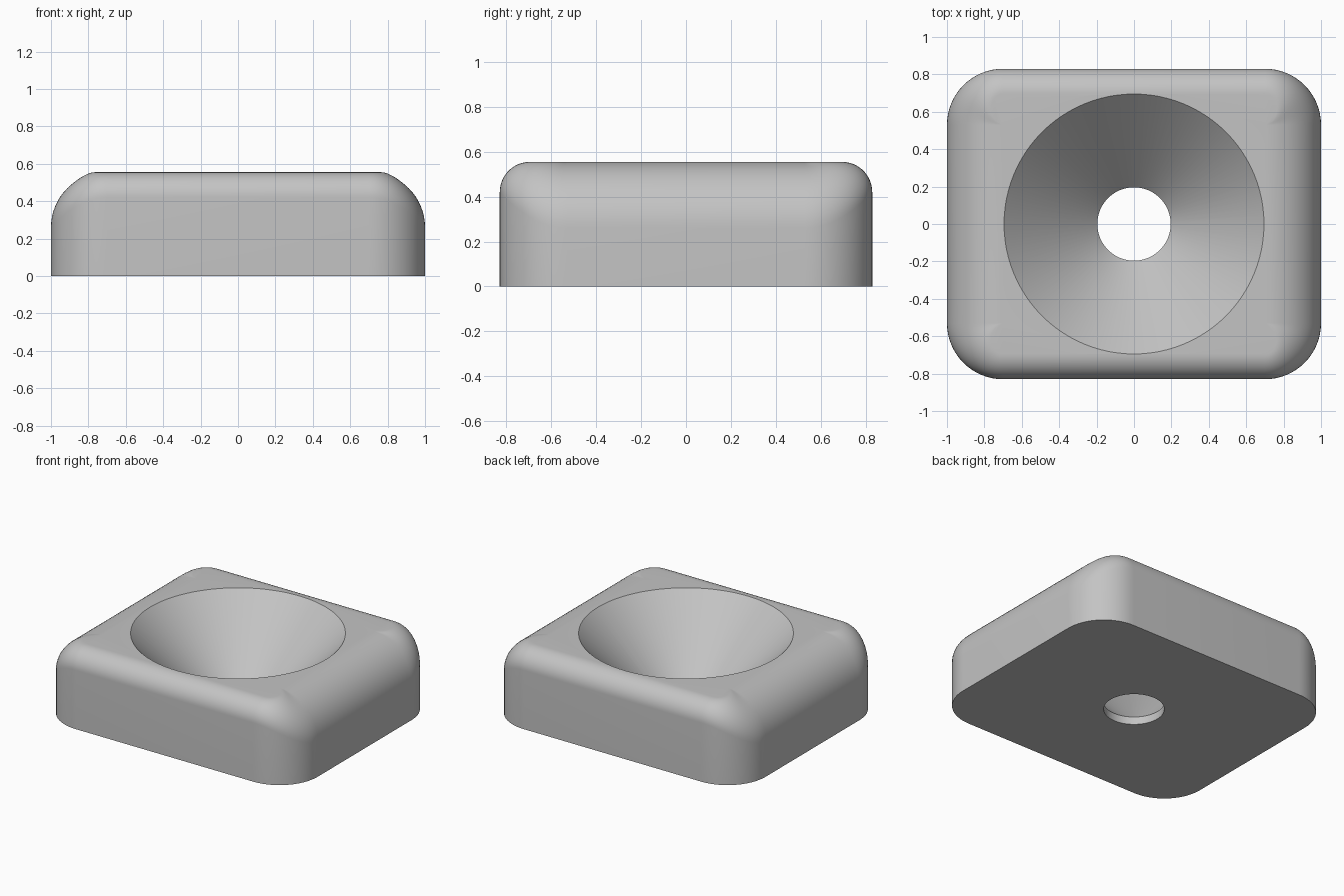
import bpy, bmesh
from math import sin, cos, pi

cube = bpy.data.objects.get("Cube")
if cube:
    bpy.data.objects.remove(cube, do_unlink=True)

HALF_X, HALF_Y, HEIGHT = 1.0, 0.83, 0.555
CORNER = 0.3                      # plan corner radius
SIDE_R, FRONT_R = 0.295, 0.135    # top rounding on the x sides and y sides
STEPS = 16

grey = bpy.data.materials.new("plain grey")
grey.use_nodes = True
grey.diffuse_color = (0.55, 0.55, 0.55, 1)
grey.node_tree.nodes["Principled BSDF"].inputs["Base Color"].default_value = grey.diffuse_color


def skin_rings(name, rings):
    """Closed solid through equal-length rings, listed from bottom to top."""
    bm = bmesh.new()
    loops = [[bm.verts.new(p) for p in ring] for ring in rings]
    n = len(loops[0])
    for low, high in zip(loops, loops[1:]):
        for i in range(n):
            j = (i + 1) % n
            bm.faces.new((low[i], low[j], high[j], high[i]))
    bm.faces.new(loops[0][::-1])
    bm.faces.new(loops[-1])
    bmesh.ops.recalc_face_normals(bm, faces=bm.faces)
    mesh = bpy.data.meshes.new(name)
    bm.to_mesh(mesh)
    bm.free()
    mesh.materials.append(grey)
    obj = bpy.data.objects.new(name, mesh)
    bpy.context.collection.objects.link(obj)
    return obj


def block_ring(t):
    """Rounded outline at rounding angle t; t = None gives the base."""
    ring = []
    for sx, sy, start in ((1, 1, 0), (-1, 1, 1), (-1, -1, 2), (1, -1, 3)):
        for k in range(STEPS + 1):
            a = (start + k / STEPS) * pi / 2
            r = SIDE_R * cos(a) ** 2 + FRONT_R * sin(a) ** 2
            inset, z = (0, 0) if t is None else (r * (1 - cos(t)), HEIGHT - r * (1 - sin(t)))
            d = CORNER - inset
            ring.append((sx * (HALF_X - CORNER) + d * cos(a),
                         sy * (HALF_Y - CORNER) + d * sin(a), z))
    return ring


def circle(radius, z, sides=96):
    return [(radius * cos(2 * pi * i / sides), radius * sin(2 * pi * i / sides), z)
            for i in range(sides)]


# Block with softly rounded top edges
block = skin_rings("funnel_block",
                   [block_ring(None)] + [block_ring(k / STEPS * pi / 2) for k in range(STEPS + 1)])

# Conical bowl with a short straight drain hole
cutter = skin_rings("bowl_cutter", [circle(0.196, -0.1), circle(0.196, 0.055),
                                    circle(0.695, HEIGHT), circle(0.695, HEIGHT + 0.1)])
cutter.hide_render = True

cut = block.modifiers.new("bowl", 'BOOLEAN')
cut.operation = 'DIFFERENCE'
cut.solver = 'EXACT'
cut.object = cutter

bpy.ops.object.select_all(action='DESELECT')
block.select_set(True)
bpy.context.view_layer.objects.active = block
bpy.ops.object.modifier_apply(modifier=cut.name)
bpy.data.objects.remove(cutter, do_unlink=True)
bpy.ops.object.shade_smooth_by_angle(angle=pi / 6)
